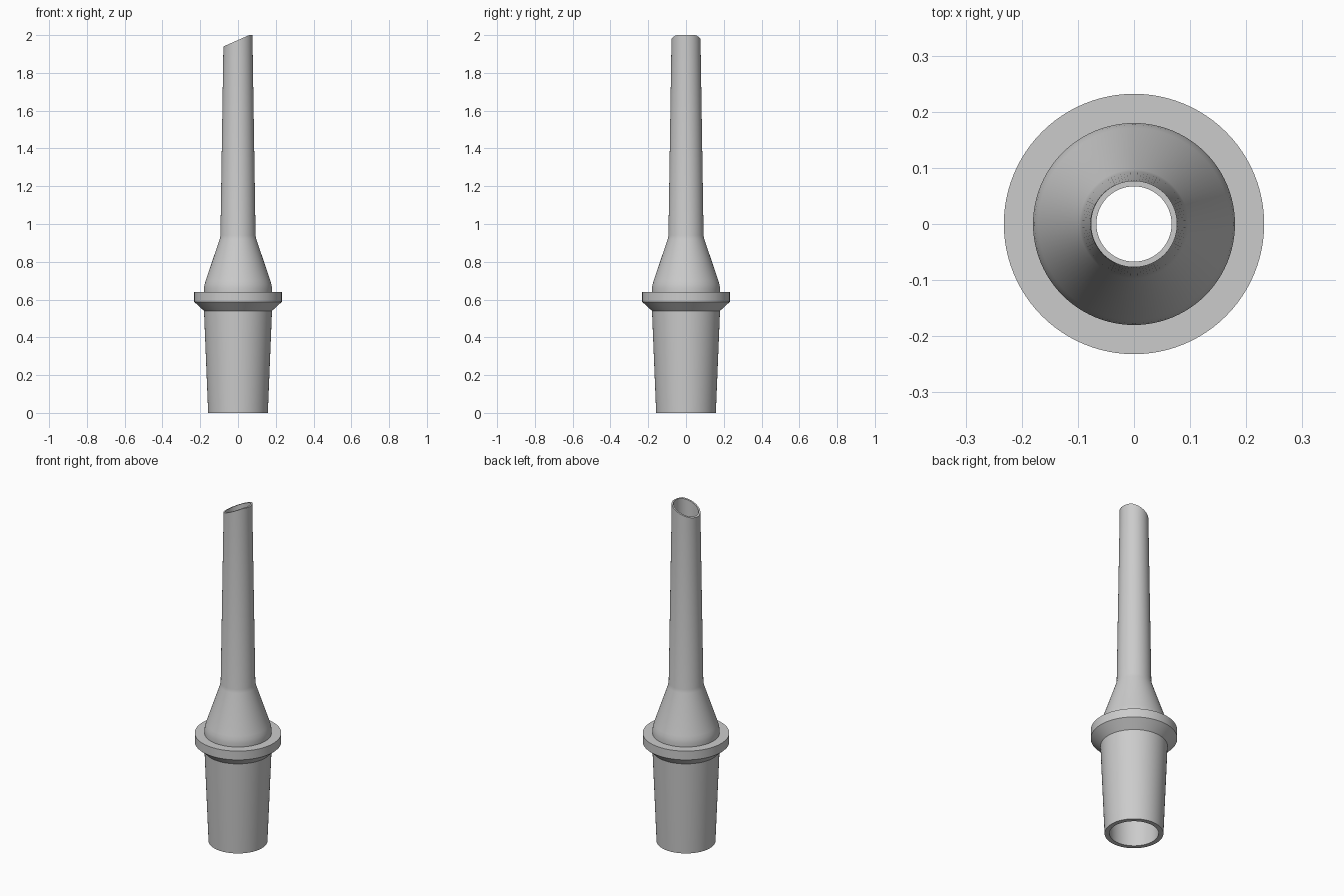
import bpy, bmesh, math

cube = bpy.data.objects.get("Cube")
if cube:
    bpy.data.objects.remove(cube, do_unlink=True)

SEGMENTS = 96

grey = bpy.data.materials.new("plain_grey")
grey.use_nodes = True
grey.diffuse_color = (0.6, 0.6, 0.6, 1)
grey.node_tree.nodes["Principled BSDF"].inputs["Base Color"].default_value = (0.6, 0.6, 0.6, 1)


def slanted_tip(x, z):
    """Limit height to the sloping mouth, with a level lip at the high side."""
    return min(z, 1.974 + 0.44 * x)


def lathe(name, profile):
    """Spin a closed (radius, height) outline around the z axis."""
    bm = bmesh.new()
    rings = []
    for i in range(SEGMENTS):
        a = 2 * math.pi * i / SEGMENTS
        ring = []
        for r, z in profile:
            x = r * math.cos(a)
            ring.append(bm.verts.new((x, r * math.sin(a), slanted_tip(x, z))))
        rings.append(ring)
    n = len(profile)
    for i in range(SEGMENTS):
        a, b = rings[i], rings[(i + 1) % SEGMENTS]
        for j in range(n):
            k = (j + 1) % n
            bm.faces.new((a[j], b[j], b[k], a[k]))
    bmesh.ops.recalc_face_normals(bm, faces=bm.faces)
    mesh = bpy.data.meshes.new(name)
    bm.to_mesh(mesh)
    bm.free()
    mesh.materials.append(grey)
    obj = bpy.data.objects.new(name, mesh)
    bpy.context.collection.objects.link(obj)
    bpy.ops.object.select_all(action="DESELECT")
    obj.select_set(True)
    bpy.context.view_layer.objects.active = obj
    bpy.ops.object.shade_smooth_by_angle(angle=math.radians(30))
    return obj


# Outer wall: tapered plug, flared collar, cone and slim stem
outer = [(0.158, 0), (0.18, 0.54), (0.232, 0.588), (0.232, 0.64),
         (0.18, 0.64), (0.18, 0.66), (0.177, 0.68), (0.171, 0.70),
         (0.097, 0.92), (0.093, 0.94), (0.078, 1.9), (0.077, 2)]
# Bore running back down to the open base
bore = [(0.067, 2), (0.067, 1.9), (0.076, 0.94), (0.145, 0.70),
        (0.152, 0.64), (0.152, 0.54), (0.132, 0)]
lathe("hollow_tapered_mouthpiece", outer + bore)
